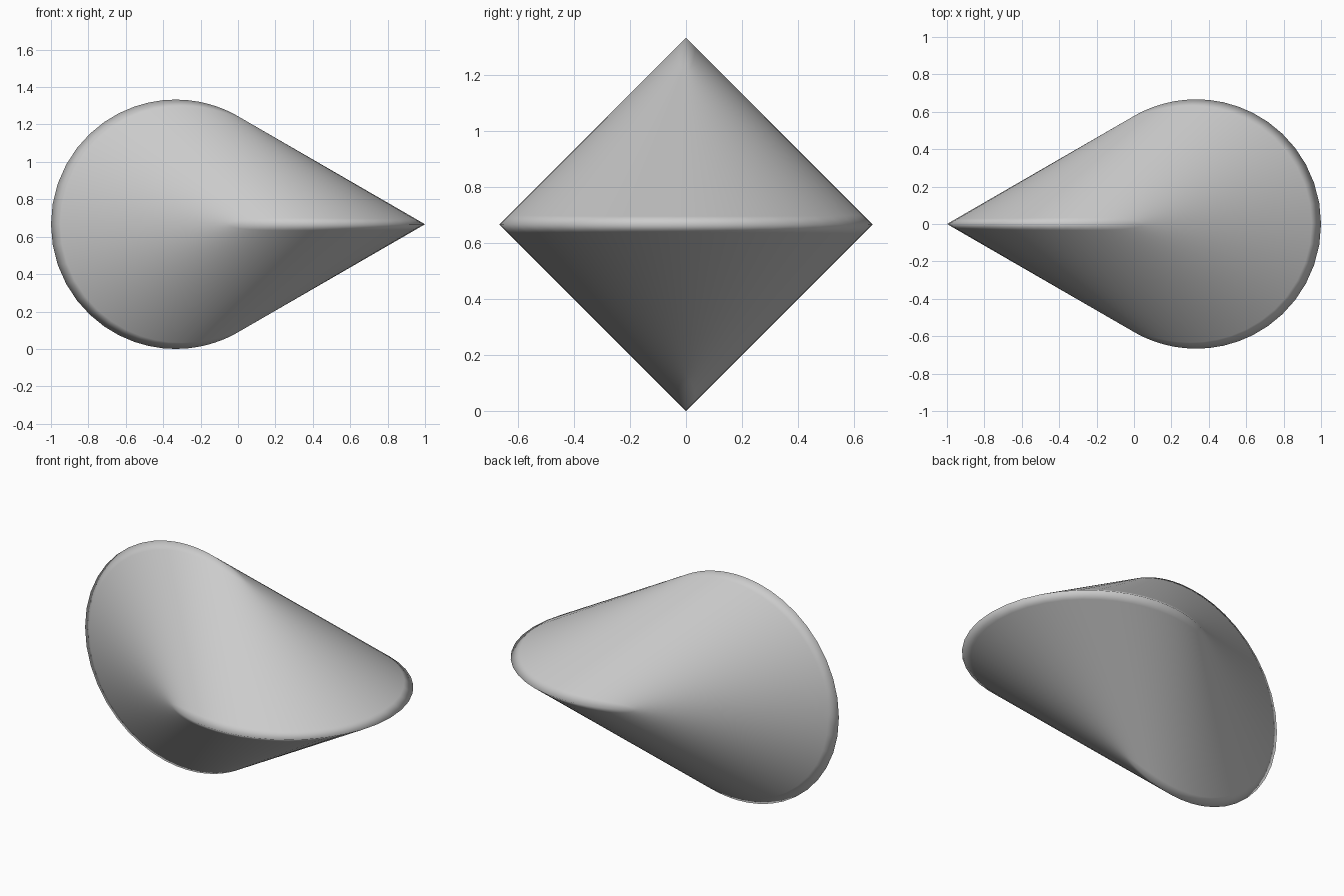
import bpy, bmesh, math
from mathutils import Vector

if "Cube" in bpy.data.objects:
    bpy.data.objects.remove(bpy.data.objects["Cube"])

R = 2 / 3        # radius of both circles
STEPS = 22       # ruling lines per quarter
ACROSS = 20      # divisions along each ruling line


def ruling(k, sy, sz):
    """Ends of one straight line joining the upright circle to the flat circle."""
    w = 2 ** math.sin(-math.pi / 2 + math.pi * k / STEPS)
    ct, cu = w - 1, 1 / w - 1
    st = math.sqrt(max(0, 1 - ct * ct))
    su = math.sqrt(max(0, 1 - cu * cu))
    upright = Vector((-R / 2 - R * ct, 0, R + sz * R * st))
    flat = Vector((R / 2 + R * cu, sy * R * su, R))
    return upright, flat


bm = bmesh.new()

# Four mirrored quarters of the developable skin between the two circles
for sy in (1, -1):
    for sz in (1, -1):
        rows = []
        for k in range(STEPS + 1):
            a, b = ruling(k, sy, sz)
            rows.append([bm.verts.new(a.lerp(b, j / ACROSS)) for j in range(ACROSS + 1)])
        for r0, r1 in zip(rows, rows[1:]):
            for j in range(ACROSS):
                bm.faces.new((r0[j], r0[j + 1], r1[j + 1], r1[j]))

# Weld the quarters into one closed, smooth shaded solid
bmesh.ops.remove_doubles(bm, verts=bm.verts, dist=1e-4)
bmesh.ops.recalc_face_normals(bm, faces=bm.faces)
for f in bm.faces:
    f.smooth = True

mesh = bpy.data.meshes.new("two_circle_roller")
bm.to_mesh(mesh)
bm.free()
body = bpy.data.objects.new("two_circle_roller", mesh)
bpy.context.collection.objects.link(body)
